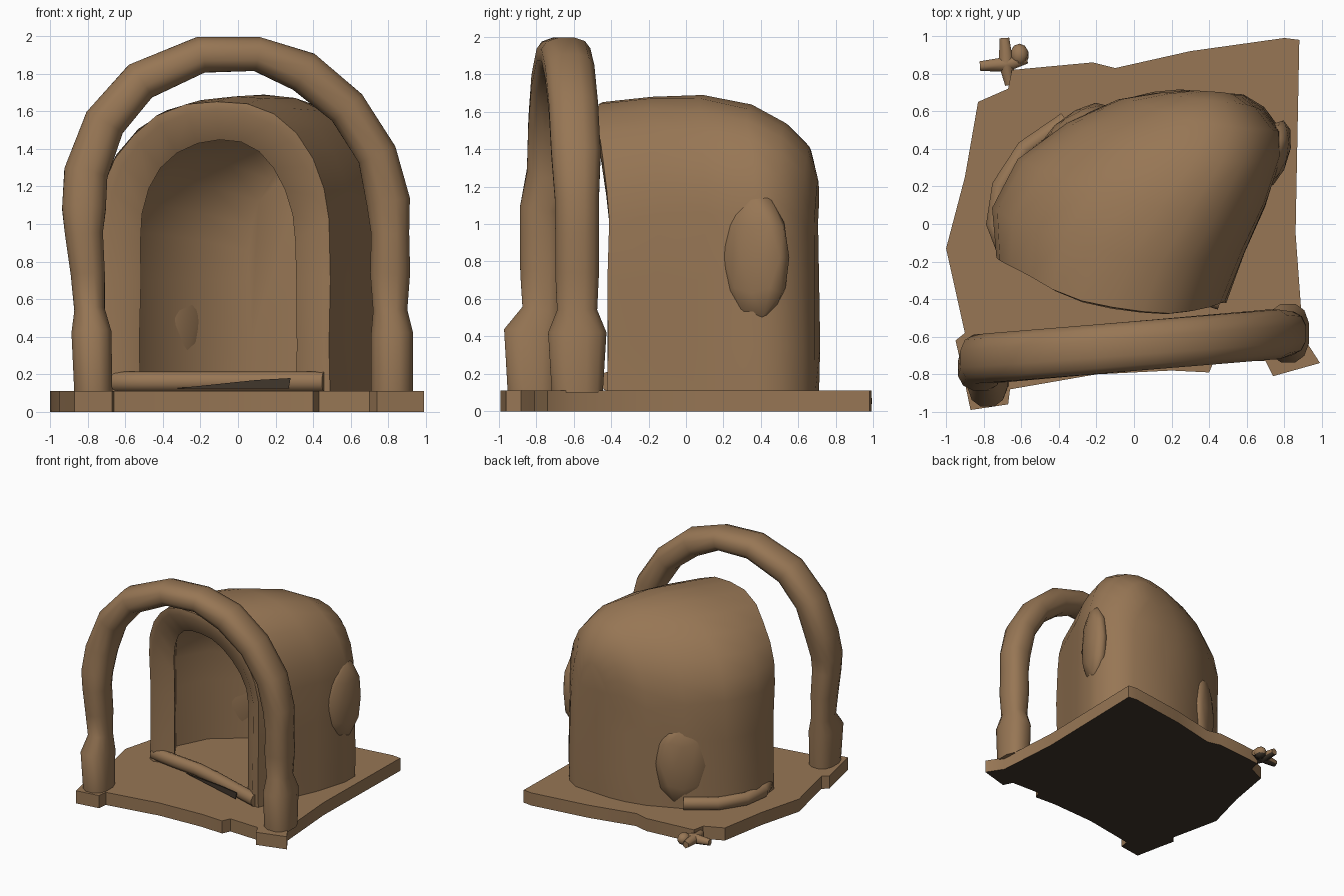
import bpy
import bmesh
import math
from mathutils import Vector, noise

cube = bpy.data.objects.get("Cube")
if cube:
    bpy.data.objects.remove(cube, do_unlink=True)


def material(name, colour):
    mat = bpy.data.materials.new(name)
    mat.use_nodes = True
    mat.diffuse_color = (*colour, 1)
    mat.node_tree.nodes["Principled BSDF"].inputs["Base Color"].default_value = (*colour, 1)
    return mat


clay = material("brown clay", (.31, .182, .09))
soot = material("dark underside", (.05, .036, .024))


def finish(bm, name, angle=50):
    """Undersides close to the ground become dark."""
    bmesh.ops.recalc_face_normals(bm, faces=bm.faces)
    for f in bm.faces:
        if f.normal.z < -.6 and f.calc_center_median().z < .08:
            f.material_index = 1
    mesh = bpy.data.meshes.new(name)
    bm.to_mesh(mesh)
    bm.free()
    obj = bpy.data.objects.new(name, mesh)
    bpy.context.collection.objects.link(obj)
    mesh.materials.append(clay)
    mesh.materials.append(soot)
    bpy.ops.object.select_all(action="DESELECT")
    obj.select_set(True)
    bpy.context.view_layer.objects.active = obj
    bpy.ops.object.shade_smooth_by_angle(angle=math.radians(angle))
    return obj


def loft(name, rings, closed=True, angle=50):
    bm = bmesh.new()
    rows = [[bm.verts.new(p) for p in ring] for ring in rings]
    n = len(rows[0])
    for a, b in zip(rows, rows[1:]):
        for i in range(n if closed else n - 1):
            j = (i + 1) % n
            bm.faces.new((a[i], a[j], b[j], b[i]))
    bm.faces.new(rows[0])
    bm.faces.new(rows[-1])
    return finish(bm, name, angle)


def tube(name, path, ref=(0, 0, 1), sides=10, square=1):
    """path: (centre, radius across ref, radius along ref)"""
    rings = []
    pts = [Vector(p[0]) for p in path]
    for i, (_, ra, rb) in enumerate(path):
        t = (pts[min(i + 1, len(pts) - 1)] - pts[max(i - 1, 0)]).normalized()
        side = t.cross(Vector(ref)).normalized()
        other = side.cross(t)
        ring = []
        for k in range(sides):
            a = math.tau * (k + .5) / sides
            c, s = math.cos(a), math.sin(a)
            ring.append(pts[i] + side * ra * math.copysign(abs(c) ** square, c)
                        + other * rb * math.copysign(abs(s) ** square, s))
        rings.append(ring)
    return loft(name, rings, angle=60)


def lump(name, centre, size, yaw):
    bm = bmesh.new()
    bmesh.ops.create_icosphere(bm, subdivisions=2, radius=1)
    for v in bm.verts:
        x, y, z = (a * b for a, b in zip(v.co, size))
        c, s = math.cos(yaw), math.sin(yaw)
        v.co = Vector((c * x - s * y, s * x + c * y, z)) + Vector(centre)
    return finish(bm, name)


# ragged base slab
outline = [(-.87, -.99), (-.67, -.96), (-.66, -.88), (-.2, -.8), (.2, -.78), (.4, -.79),
           (.43, -.72), (.7, -.73), (.74, -.81), (.99, -.74), (.9, -.6), (.86, -.05),
           (.88, .98), (.8, .99), (.3, .92), (-.1, .83), (-.22, .86), (-.65, .82),
           (-.67, .72), (-.83, .65), (-.9, .25), (-1, -.13), (-.9, -.58), (-.95, -.62), (-.92, -.75)]
loft("base_slab", [[(x, y, z) for x, y in outline] for z in (0, .11)], angle=30)

# free-standing front arch: x, z, radius in the arch plane
arch = [(-.77, .1, .1), (-.78, .42, .105), (-.79, .54, .08), (-.8, .74, .09), (-.82, .95, .1),
        (-.82, 1.08, .115), (-.81, 1.27, .115), (-.71, 1.54, .11), (-.52, 1.76, .105),
        (-.2, 1.9, .095), (.1, 1.905, .09), (.35, 1.81, .11), (.58, 1.62, .105),
        (.74, 1.37, .105), (.8, 1.12, .115), (.81, .95, .1), (.81, .74, .105),
        (.81, .54, .09), (.82, .42, .11), (.82, .1, .11)]
path = []
for x, z, r in arch:
    y = -.65 + .085 * x
    if x < -.7 and z < 1.2:
        y -= .1 if z < .5 else .05
    depth = {.54: .11, .42: .16, .1: .14}.get(z, .12 if z < 1.2 else .135)
    path.append(((x, y, z), r * 1.04, depth))
tube("front_arch", path, ref=(0, 1, 0), sides=12, square=.8)


# shelter: arched sections from deep inside, over the lip, to the rounded rear
def section(left, right, top, push, lean, inset=0, recess=0):
    l, r = Vector((*left, 0)), Vector((*right, 0))
    across = (r - l).normalized()
    back = Vector((-across.y, across.x, 0))
    l, r = l + across * inset + back * recess, r - across * inset + back * recess
    mid, half = (l + r) / 2, (r - l) / 2
    top -= inset
    spring = top * .62
    flat = [(-1, .1), (-1, .35), (-1, .7)]
    flat += [(-math.cos(a), spring + (top - spring) * math.sin(a))
             for a in (math.pi * k / 12 for k in range(13))]
    flat += [(1, .7), (1, .35), (1, .1)]
    pts = []
    for u, z in flat:
        bulge = 1 - u * u
        p = mid + half * (u + lean * bulge) + Vector((0, -push * bulge, z))
        if z > .2:
            p += noise.noise_vector(p * 2.5) * .02
        pts.append(p)
    return pts


# left foot, right foot, top height, forward push and sideways lean of the crown
spans = [((-.73, -.17), (.49, -.42), 1.66, .15, 0), ((-.75, .08), (.59, -.15), 1.69, .13, .08),
         ((-.62, .34), (.7, .1), 1.69, .1, .16), ((-.36, .54), (.78, .36), 1.64, .08, .2),
         ((-.08, .66), (.78, .5), 1.54, .03, .12), ((.1, .7), (.69, .62), 1.42, 0, 0),
         ((.24, .71), (.58, .69), 1.24, 0, 0)]
inside = [section(*spans[i], inset=.15, recess=-.04) for i in (4, 3, 2, 1)]
lip = [section(*spans[0], inset=i, recess=r) for i, r in ((.2, .08), (.05, -.01))]
loft("hollow_shelter", inside + lip + [section(*s) for s in spans], closed=False)

# lumps on the outer walls
lump("right_wall_lump", (.74, .37, .82), (.085, .19, .36), -.3)
lump("rear_wall_lump", (-.32, .5, .48), (.085, .22, .38), 2.2)

# raised floor inside, with a rolled threshold that runs on round the left wall
mouth = [(-.69, -.15), (-.45, -.18), (-.25, -.2), (-.05, -.25), (.2, -.33), (.46, -.41)]
floor = mouth + [(.62, .1), (.66, .45), (0, .58), (-.35, .46), (-.66, .1)]
loft("inner_floor", [[(x, y, z) for x, y in floor] for z in (.1, .185)], angle=30)
roll = [(-.36, .55), (-.58, .4), (-.71, .2), (-.74, 0)] + mouth
tube("threshold_roll", [((x, y, .16), .05, .055) for x, y in roll])

# dark gap under the threshold
gap = [(-.33, -.25, .125), (.27, -.42, .125), (.28, -.42, .18), (.1, -.37, .17)]
loft("threshold_gap", [[(x, y + d, z) for x, y, z in gap] for d in (0, .008)])
bpy.context.object.data.materials[0] = soot

# small twisted twig at the rear corner
for i, (x, y) in enumerate([(-.82, .84), (-.69, .99), (-.57, .88), (-.66, .74)]):
    tube(f"twig_branch_{i + 1}", [((-.68, .85, .055), .045, .045), ((x, y, .055), .03, .03)], sides=6)
lump("twig_knot", (-.61, .9, .055), (.05, .06, .05), 0)
